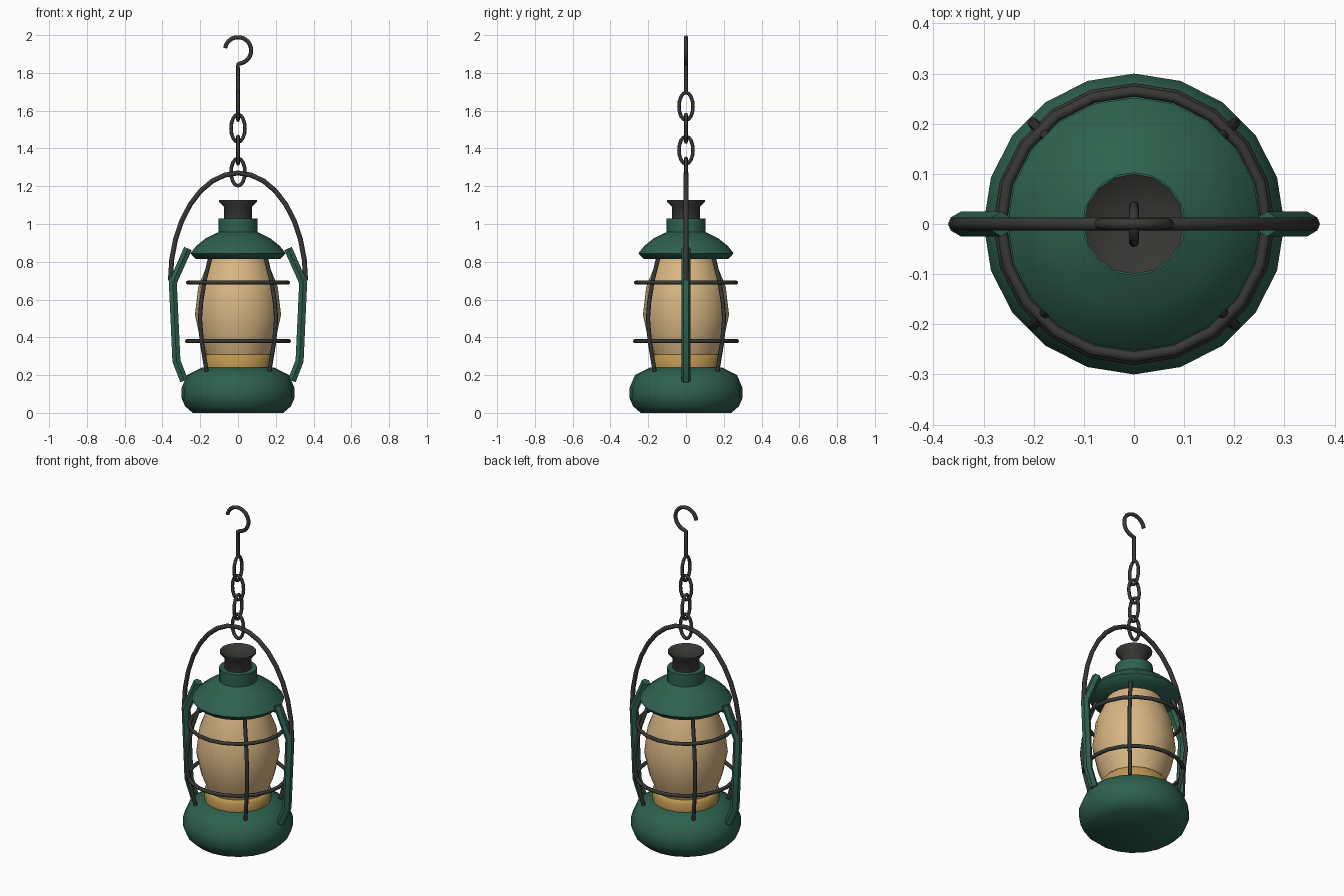
import bpy, bmesh, math
from math import sin, cos, pi, radians

if "Cube" in bpy.data.objects:
    bpy.data.objects.remove(bpy.data.objects["Cube"])


def material(name, rgb):
    m = bpy.data.materials.new(name)
    m.diffuse_color = (*rgb, 1)
    m.use_nodes = True
    m.node_tree.nodes["Principled BSDF"].inputs["Base Color"].default_value = m.diffuse_color
    return m


GREEN = material("green_enamel", (0.027, 0.118, 0.075))
IRON = material("dark_iron", (0.038, 0.038, 0.035))
GLASS = material("warm_glass", (0.69, 0.47, 0.23))
BRASS = material("brass", (0.50, 0.30, 0.08))


def finish(name, mesh, mat, angle):
    mesh.materials.clear()
    mesh.materials.append(mat)
    ob = bpy.data.objects.new(name, mesh)
    bpy.context.collection.objects.link(ob)
    bpy.ops.object.select_all(action='DESELECT')
    ob.select_set(True)
    bpy.context.view_layer.objects.active = ob
    bpy.ops.object.shade_smooth_by_angle(angle=radians(angle))
    return ob


def lathe(name, profile, mat, sides=20, angle=50):
    """Revolve (radius, z) points, listed bottom to top, round the z axis."""
    bm = bmesh.new()
    rings = []
    for r, z in profile:
        if r == 0:
            rings.append([bm.verts.new((0, 0, z))] * sides)
        else:
            rings.append([bm.verts.new((r * cos(2 * pi * i / sides),
                                        r * sin(2 * pi * i / sides), z))
                          for i in range(sides)])
    for a, b in zip(rings, rings[1:]):
        for i in range(sides):
            j = (i + 1) % sides
            bm.faces.new(list(dict.fromkeys((a[i], a[j], b[j], b[i]))))
    bmesh.ops.recalc_face_normals(bm, faces=bm.faces)
    mesh = bpy.data.meshes.new(name)
    bm.to_mesh(mesh)
    bm.free()
    return finish(name, mesh, mat, angle)


def tube(name, points, radius, mat, closed=False, res=2, angle=50):
    """Round bar along a path of points."""
    cu = bpy.data.curves.new(name + "_path", 'CURVE')
    cu.dimensions = '3D'
    cu.bevel_depth = radius
    cu.bevel_resolution = res
    cu.use_fill_caps = True
    sp = cu.splines.new('POLY')
    sp.points.add(len(points) - 1)
    for p, co in zip(sp.points, points):
        p.co = (*co, 1)
    sp.use_cyclic_u = closed
    tmp = bpy.data.objects.new(name + "_path", cu)
    bpy.context.collection.objects.link(tmp)
    dg = bpy.context.evaluated_depsgraph_get()
    mesh = bpy.data.meshes.new_from_object(tmp.evaluated_get(dg))
    bpy.data.objects.remove(tmp)
    bpy.data.curves.remove(cu)
    mesh.name = name
    return finish(name, mesh, mat, angle)


# Fuel tank base
lathe("base_tank", [(0, 0), (0.24, 0), (0.28, 0.035), (0.30, 0.08), (0.30, 0.13),
                    (0.27, 0.20), (0.19, 0.24), (0, 0.24)], GREEN)
# Brass burner collar
lathe("burner_collar", [(0, 0.23), (0.18, 0.23), (0.185, 0.29), (0.165, 0.312),
                        (0, 0.312)], BRASS)
# Glass globe
lathe("glass_globe", [(0, 0.30), (0.165, 0.30), (0.20, 0.39), (0.228, 0.52),
                      (0.21, 0.67), (0.165, 0.78), (0.145, 0.83), (0, 0.83)], GLASS)
# Hood with neck
lathe("hood", [(0, 0.815), (0.225, 0.815), (0.252, 0.845), (0.22, 0.885),
               (0.17, 0.925), (0.103, 0.957), (0.103, 1.03), (0, 1.03)], GREEN)
# Chimney cap with hollow top
lathe("chimney", [(0, 1.02), (0.074, 1.02), (0.074, 1.09), (0.10, 1.118),
                  (0.10, 1.128), (0.065, 1.105), (0, 1.10)], IRON, 16)

# Side air tubes
for side, s in (("left", -1), ("right", 1)):
    tube(side + "_side_tube", [(s * x, 0, z) for x, z in
         ((0.265, 0.87), (0.345, 0.69), (0.326, 0.275), (0.285, 0.17))],
         0.025, GREEN, res=1, angle=35)

# Cage: four upright bars and two rings
for k in range(4):
    a = pi / 4 + k * pi / 2
    tube(f"cage_bar_{k + 1}", [(r * cos(a), r * sin(a), z) for r, z in
         ((0.205, 0.83), (0.25, 0.70), (0.275, 0.59), (0.285, 0.50),
          (0.272, 0.38), (0.235, 0.22))], 0.011, IRON)
for label, r, z in (("upper", 0.265, 0.69), ("lower", 0.27, 0.38)):
    tube(label + "_cage_ring", [(r * cos(2 * pi * i / 20), r * sin(2 * pi * i / 20), z)
                                for i in range(20)], 0.011, IRON, True)

# Carrying bail
tube("bail_handle", [(0.358 * cos(pi * i / 16), 0, 0.70 + 0.57 * sin(pi * i / 16))
                     for i in range(17)], 0.013, IRON)

# Chain links, alternately turned
for k in range(4):
    pts = []
    for i in range(16):
        t = 2 * pi * i / 16
        w, z = 0.037 * cos(t), 1.275 + 0.116 * k + 0.073 * sin(t)
        pts.append((w, 0, z) if k % 2 == 0 else (0, w, z))
    tube(f"chain_link_{k + 1}", pts, 0.0095, IRON, True)

# Hanging hook with shank
hook = [(0, 0, 1.69), (0, 0, 1.845)]
hook += [(0.07 * cos(t), 0, 1.919 + 0.07 * sin(t))
         for t in (radians(-80 + 250 * i / 14) for i in range(15))]
tube("hook", hook, 0.011, IRON)
